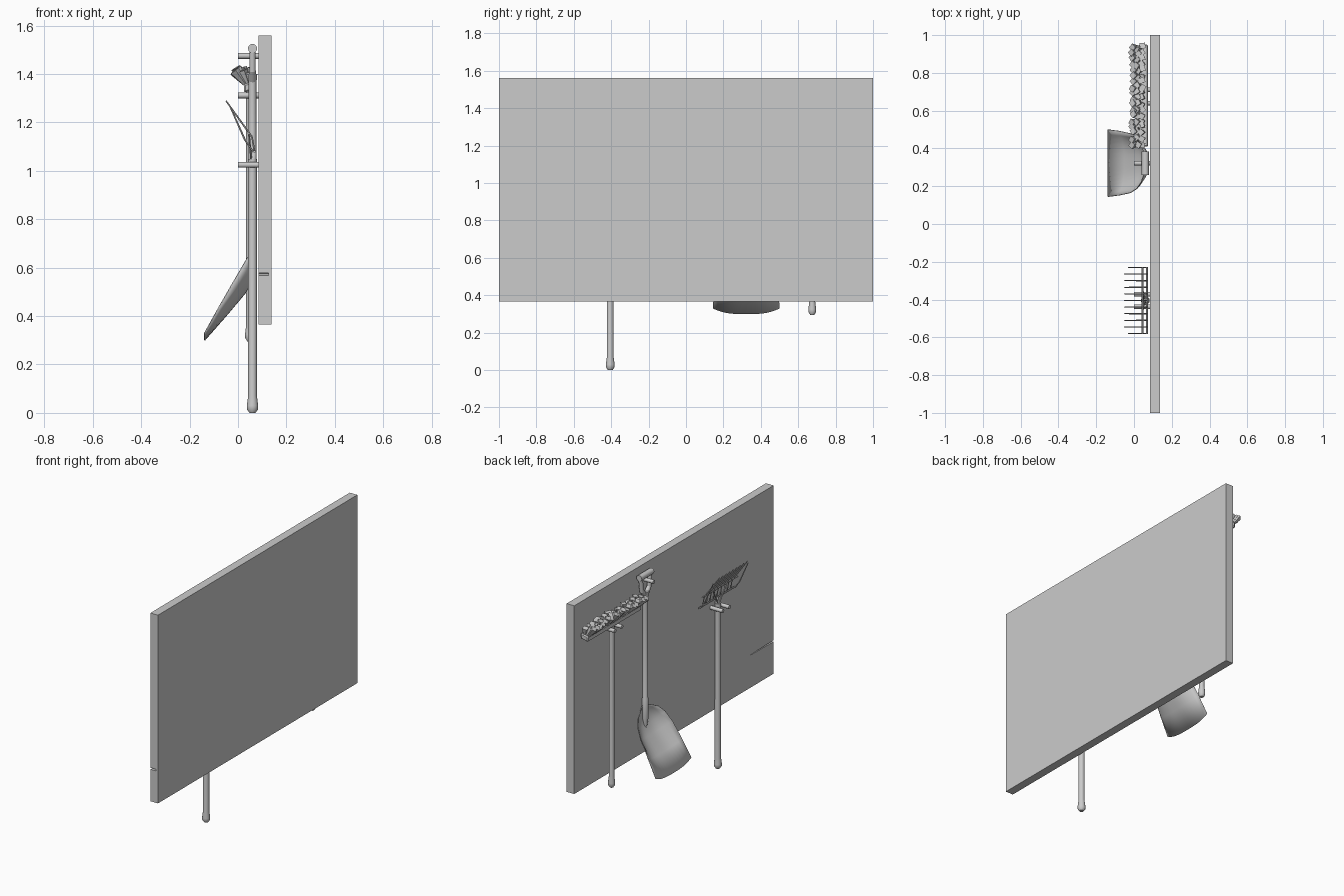
import bpy, bmesh, math, random
from mathutils import Vector

random.seed(4)
if "Cube" in bpy.data.objects:
    bpy.data.objects.remove(bpy.data.objects["Cube"])

grey = bpy.data.materials.new("plain_grey")
grey.use_nodes = True
GREY = (0.6, 0.6, 0.6, 1)
grey.diffuse_color = GREY
grey.node_tree.nodes["Principled BSDF"].inputs["Base Color"].default_value = GREY


def finish(name, bm, smooth=True):
    bmesh.ops.recalc_face_normals(bm, faces=bm.faces)
    mesh = bpy.data.meshes.new(name)
    bm.to_mesh(mesh)
    bm.free()
    mesh.materials.append(grey)
    ob = bpy.data.objects.new(name, mesh)
    bpy.context.collection.objects.link(ob)
    if smooth:
        bpy.ops.object.select_all(action='DESELECT')
        ob.select_set(True)
        bpy.context.view_layer.objects.active = ob
        bpy.ops.object.shade_smooth_by_angle(angle=math.radians(40))
    return ob


def rod(bm, a, b, r1, r2=None, sides=12):
    """Add a capped, optionally tapered rod from a to b."""
    a, b = Vector(a), Vector(b)
    d = b - a
    m = d.to_track_quat('Z', 'Y').to_matrix().to_4x4()
    m.translation = (a + b) / 2
    bmesh.ops.create_cone(bm, cap_ends=True, segments=sides, radius1=r1,
                          radius2=r1 if r2 is None else r2, depth=d.length, matrix=m)


def box(bm, lo, hi):
    verts = bmesh.ops.create_cube(bm, size=1)['verts']
    for v in verts:
        v.co = Vector([lo[i] + (hi[i] - lo[i]) * (v.co[i] + 0.5) for i in range(3)])
    return verts


def handle(name, x, y, profile):
    """Turned pole: profile is a list of (height, radius)."""
    bm = bmesh.new()
    rings = []
    for z, r in profile:
        rings.append([bm.verts.new((x + r * math.cos(k * math.tau / 12),
                                    y + r * math.sin(k * math.tau / 12), z)) for k in range(12)])
    for lo, hi in zip(rings, rings[1:]):
        for k in range(12):
            bm.faces.new((lo[k], lo[k - 1], hi[k - 1], hi[k]))
    bm.faces.new(rings[0])
    bm.faces.new(rings[-1])
    finish(name, bm)


def pole_profile(bottom, top, r):
    return [(bottom, r * 0.7), (bottom + 0.015, r * 1.3), (bottom + 0.03, r * 1.3),
            (bottom + 0.07, r), (top, r)]


# Wall panel with a thin tapering slit cut into one end
bm = bmesh.new()
box(bm, (0.085, -1, 0.365), (0.138, 1, 1.56))
panel = finish("wall_panel", bm, False)
bm = bmesh.new()
for v in box(bm, (0.07, -1.02, 0.567), (0.125, -0.76, 0.578)):
    if v.co.y > -0.9:
        v.co.z = 0.5725 + (v.co.z - 0.5725) * 0.1
cutter = finish("slit_cutter", bm, False)
cutter.hide_render = True
cutter.hide_set(True)
cut = panel.modifiers.new("slit", 'BOOLEAN')
cut.object = cutter
cut.operation = 'DIFFERENCE'
cut.solver = 'EXACT'

RAKE, SHOVEL, BROOM = -0.405, 0.322, 0.675

# Hanging pegs
bm = bmesh.new()
for y, z in ((RAKE - 0.033, 1.025), (RAKE + 0.033, 1.025), (SHOVEL, 1.475),
             (BROOM - 0.035, 1.312), (BROOM + 0.035, 1.312)):
    rod(bm, (0.0, y, z), (0.09, y, z), 0.012)
finish("pegs", bm)

# Rake
handle("rake_handle", 0.06, RAKE, pole_profile(0.0, 1.05, 0.018))
bm = bmesh.new()
rod(bm, (0.06, RAKE, 1.03), (0.068, RAKE, 1.085), 0.016, 0.008)
for x, z in ((0.068, 1.08), (0.045, 1.155)):
    rod(bm, (x, RAKE - 0.177, z), (x, RAKE + 0.177, z), 0.005, sides=8)
for i in range(-5, 6):
    y = RAKE + i * 0.035
    if abs(i) == 5:
        path = [(0.062, 1.08), (0.03, 1.125), (-0.03, 1.26)]
    else:
        path = [(0.068, 1.08), (0.058, 1.14), (-0.05, 1.29)]
    for (x1, z1), (x2, z2) in zip(path, path[1:]):
        rod(bm, (x1, y, z1), (x2, y, z2), 0.004, 0.003, 6)
for s in (-1, 1):
    rod(bm, (0.055, RAKE, 1.04), (0.045, RAKE + s * 0.07, 1.155), 0.004, sides=6)
finish("rake_head", bm)

# Shovel pole, socket and grip
handle("shovel_handle", 0.06, SHOVEL, [(0.53, 0.008), (0.6, 0.018), (0.72, 0.019),
                                       (0.73, 0.016), (1.36, 0.016), (1.4, 0.02)])
bm = bmesh.new()
for s in (-1, 1):
    rod(bm, (0.06, SHOVEL, 1.37), (0.06, SHOVEL + s * 0.038, 1.42), 0.016, 0.013)
    rod(bm, (0.06, SHOVEL + s * 0.036, 1.41), (0.06, SHOVEL + s * 0.05, 1.515), 0.013)
rod(bm, (0.06, SHOVEL - 0.063, 1.506), (0.06, SHOVEL + 0.063, 1.506), 0.019)
finish("shovel_grip", bm)

# Dished shovel blade: centre x, z, edge x, z, half width
rows = [(-0.138, 0.30, -0.138, 0.33, 0.178), (-0.05, 0.40, -0.08, 0.435, 0.17),
        (0.03, 0.495, -0.02, 0.54, 0.157), (0.06, 0.55, 0.015, 0.60, 0.135),
        (0.075, 0.60, 0.038, 0.64, 0.1), (0.076, 0.64, 0.052, 0.66, 0.058),
        (0.074, 0.68, 0.066, 0.675, 0.022)]
bm = bmesh.new()
N = 14
grid = []
for xc, zc, xe, ze, hw in rows:
    line = []
    for k in range(N + 1):
        v = 2 * k / N - 1
        f = abs(v) ** 3
        line.append(bm.verts.new((xc + (xe - xc) * f, SHOVEL + v * hw, zc + (ze - zc) * f)))
    grid.append(line)
for lo, hi in zip(grid, grid[1:]):
    for k in range(N):
        bm.faces.new((lo[k], lo[k + 1], hi[k + 1], hi[k]))
blade = finish("shovel_blade", bm)
shell = blade.modifiers.new("thickness", 'SOLIDIFY')
shell.thickness = 0.004
shell.offset = 0

# Broom
handle("broom_handle", 0.05, BROOM, pole_profile(0.295, 1.345, 0.016))
bm = bmesh.new()
for v in box(bm, (0.024, 0.41, 1.33), (0.075, 0.95, 1.365)):
    v.co.z += (v.co.x - 0.05) * 0.25
bmesh.ops.bevel(bm, geom=bm.edges[:], offset=0.006, segments=1, affect='EDGES')
finish("broom_block", bm, False)
bm = bmesh.new()
for row in range(3):
    for i in range(18):
        y = 0.425 + i * 0.03
        tip = (-0.01 + row * 0.025 + random.uniform(-0.006, 0.006),
               y + random.uniform(-0.01, 0.01), 1.415 + random.uniform(-0.008, 0.012))
        rod(bm, (0.036 + row * 0.01, y, 1.35), tip, 0.006, 0.021, 4)
finish("broom_bristles", bm, False)
